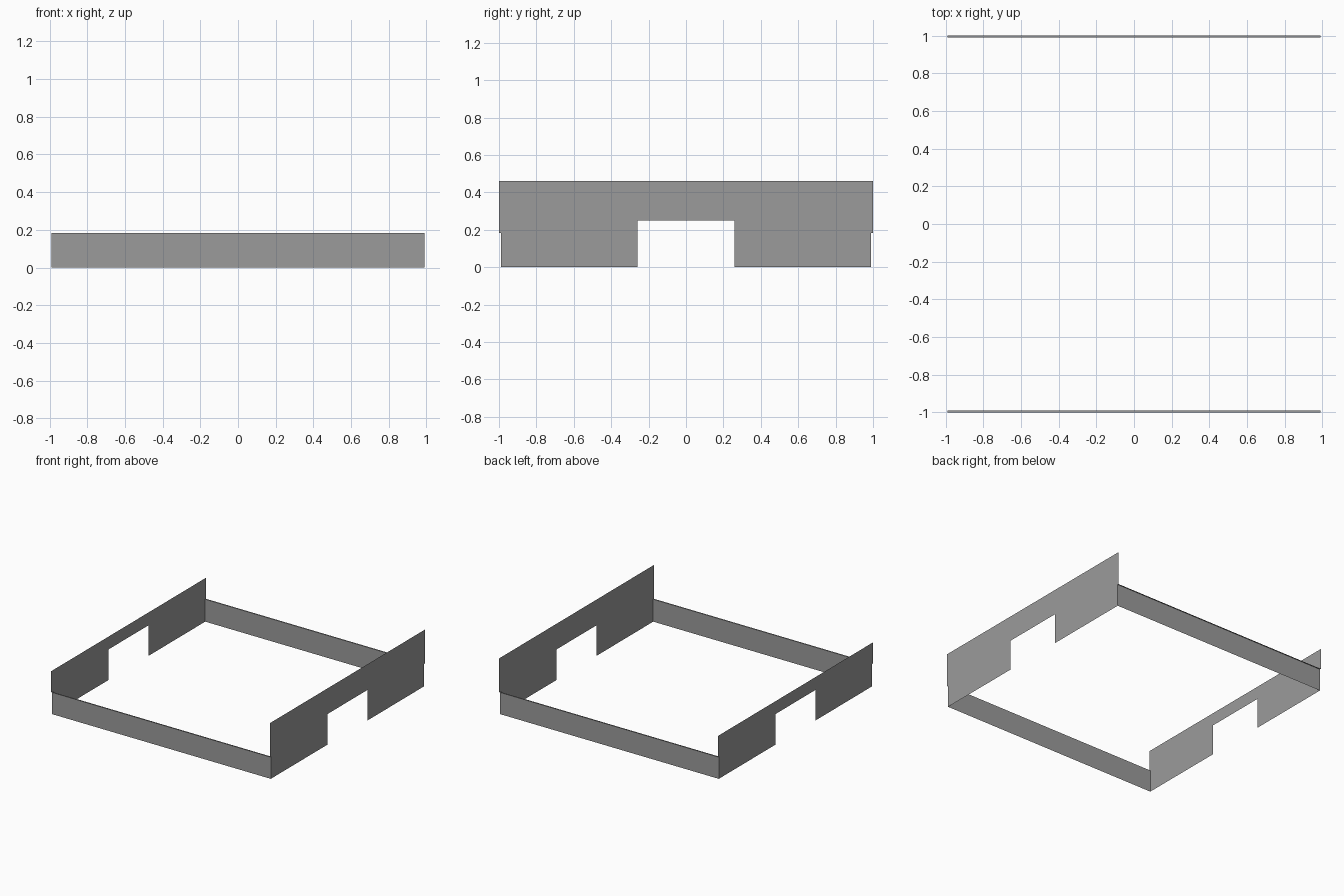
import bpy

if "Cube" in bpy.data.objects:
    bpy.data.objects.remove(bpy.data.objects["Cube"])

X, WALL_Y, LIP_Z = 0.99, 0.99, 0.183

grey = bpy.data.materials.new("dark_grey")
grey.diffuse_color = (0.33, 0.33, 0.33, 1.0)
grey.use_nodes = True
grey.node_tree.nodes["Principled BSDF"].inputs["Base Color"].default_value = grey.diffuse_color


def sheet(name, verts, faces):
    mesh = bpy.data.meshes.new(name)
    mesh.from_pydata(verts, [], faces)
    mesh.materials.append(grey)
    obj = bpy.data.objects.new(name, mesh)
    bpy.context.collection.objects.link(obj)
    return obj


# Side panels: thin sheets with a central opening and stepped ends; left is lower
for name, s, top in (("left_panel", -1, 0.355), ("right_panel", 1, 0.46)):
    half = [(0.26, 0.25), (0.26, 0.0), (WALL_Y, 0.0), (WALL_Y, LIP_Z), (1.0, LIP_Z), (1.0, top)]
    outline = half + [(-y, z) for y, z in reversed(half)]
    face = list(range(len(outline)))
    sheet(name, [(s * X, y, z) for y, z in outline], [face if s > 0 else face[::-1]])

# Low front and back panels with a narrow outward lip along the top
profile = [(WALL_Y, 0.0), (WALL_Y, LIP_Z), (1.0, LIP_Z)]
for name, s in (("front_panel", -1), ("back_panel", 1)):
    verts = [(x, s * y, z) for y, z in profile for x in (s * X, -s * X)]
    sheet(name, verts, [(0, 1, 3, 2), (2, 3, 5, 4)])
